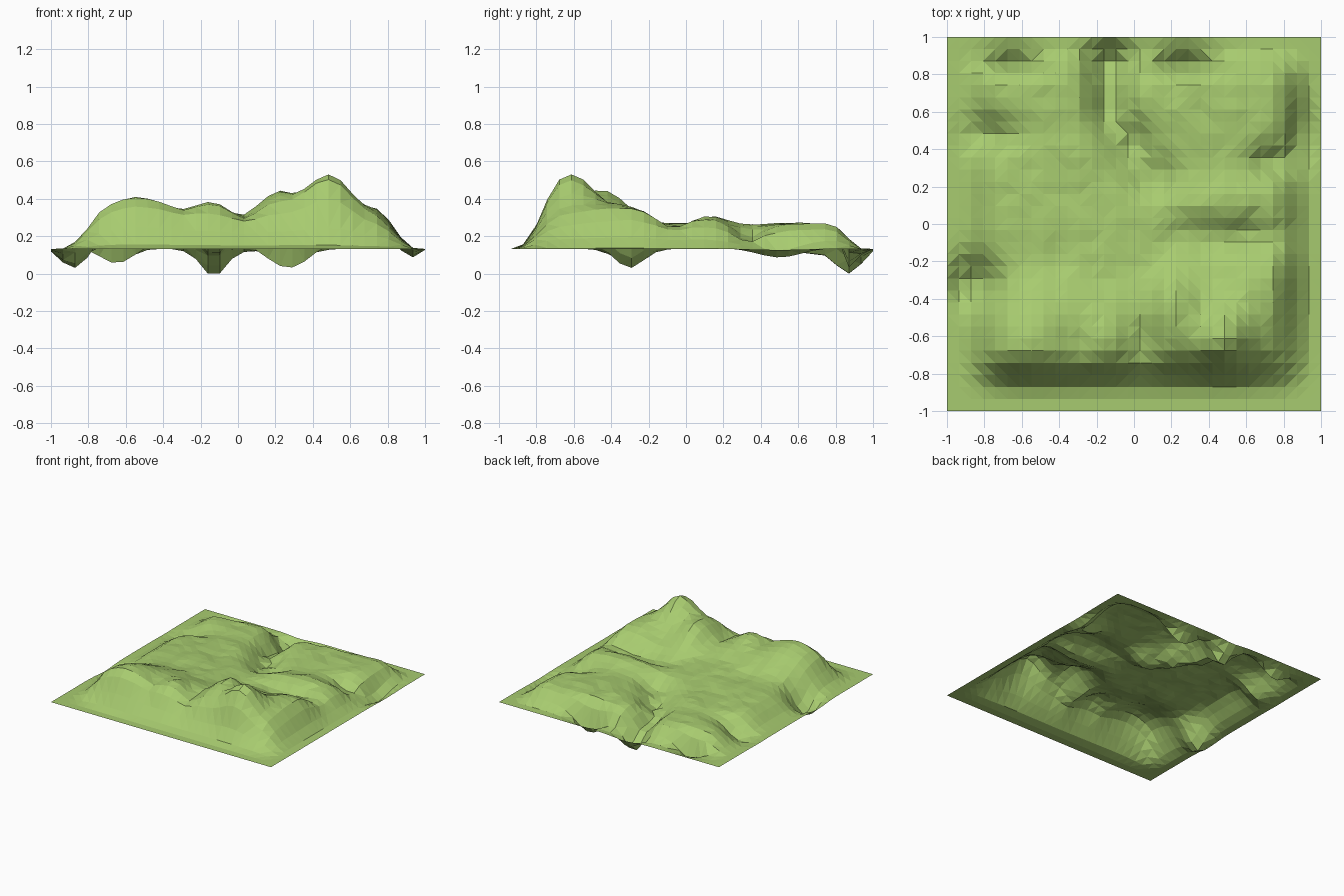
import bpy, bmesh, math
from mathutils import Vector, noise

RIM = 0.135      # height of the flat border
N = 31           # grid cells per side

# Hills and valleys of the plateau: x, y, target height, radius x, radius y
HILLS = [
    (-0.15, -0.62, 0.39, 0.55, 0.24),
    (-0.33, -0.62, 0.33, 0.12, 0.25),
    (-0.55, -0.65, 0.41, 0.19, 0.24),
    (0.04, -0.62, 0.29, 0.11, 0.25),
    (0.23, -0.47, 0.45, 0.13, 0.20),
    (0.66, -0.35, 0.36, 0.25, 0.28),
    (0.48, -0.62, 0.53, 0.17, 0.18),
    (0.42, 0.64, 0.27, 0.25, 0.22),
    (0.50, -0.07, 0.22, 0.32, 0.09),
    (0.50, 0.12, 0.31, 0.28, 0.09),
    (0.08, 0.26, 0.16, 0.13, 0.11),
    (-0.02, 0.42, 0.13, 0.12, 0.13),
    (0.76, 0.34, 0.17, 0.14, 0.08),
]
# Hollows that sink below the border, same columns
DIPS = [
    (-0.13, 0.64, 0.10, 0.10, 0.17),
    (-0.13, 0.87, -0.01, 0.12, 0.13),
    (-0.65, 0.88, 0.055, 0.15, 0.06),
    (0.27, 0.88, 0.03, 0.17, 0.06),
    (-0.89, -0.30, 0.03, 0.14, 0.12),
    (-0.83, 0.48, 0.11, 0.18, 0.10),
    (0.93, 0.50, 0.075, 0.07, 0.16),
]


def smooth(a, b, v):
    t = max(0.0, min(1.0, (v - a) / (b - a)))
    return t * t * (3 - 2 * t)


def blend(z, x, y, features, strength=1.0):
    for fx, fy, target, rx, ry in features:
        w = math.exp(-((x - fx) / rx) ** 2 - ((y - fy) / ry) ** 2)
        z += (target - z) * w * strength
    return z


def height(x, y):
    z = 0.26 + 0.02 * noise.noise(Vector((x * 4, y * 4, 2.3)))
    z = blend(z, x, y, HILLS)
    z += 0.012 * noise.noise(Vector((x * 9, y * 9, 5.1)))
    # steep front, back, right and left banks down to the border
    bank = smooth(0.92, 0.69, -y) * smooth(0.95, 0.77, y)
    bank *= smooth(0.96, 0.74, x) * smooth(0.95, 0.70, -x)
    z = RIM + (z - RIM) * bank
    edge = max(abs(x), abs(y))
    return blend(z, x, y, DIPS, 1 - 0.75 * smooth(0.90, 1.0, edge))


# Terrain sheet
bm = bmesh.new()
bmesh.ops.create_grid(bm, x_segments=N, y_segments=N, size=1)
for v in bm.verts:
    v.co.z = height(v.co.x, v.co.y)
low = min(v.co.z for v in bm.verts)
for v in bm.verts:
    v.co.z -= low
bmesh.ops.triangulate(bm, faces=bm.faces[:])
mesh = bpy.data.meshes.new("terrain")
bm.to_mesh(mesh)
bm.free()
terrain = bpy.data.objects.new("terrain", mesh)
bpy.context.collection.objects.link(terrain)

# Grass colour
mat = bpy.data.materials.new("grass")
mat.diffuse_color = (0.39, 0.60, 0.16, 1)
mesh.materials.append(mat)
